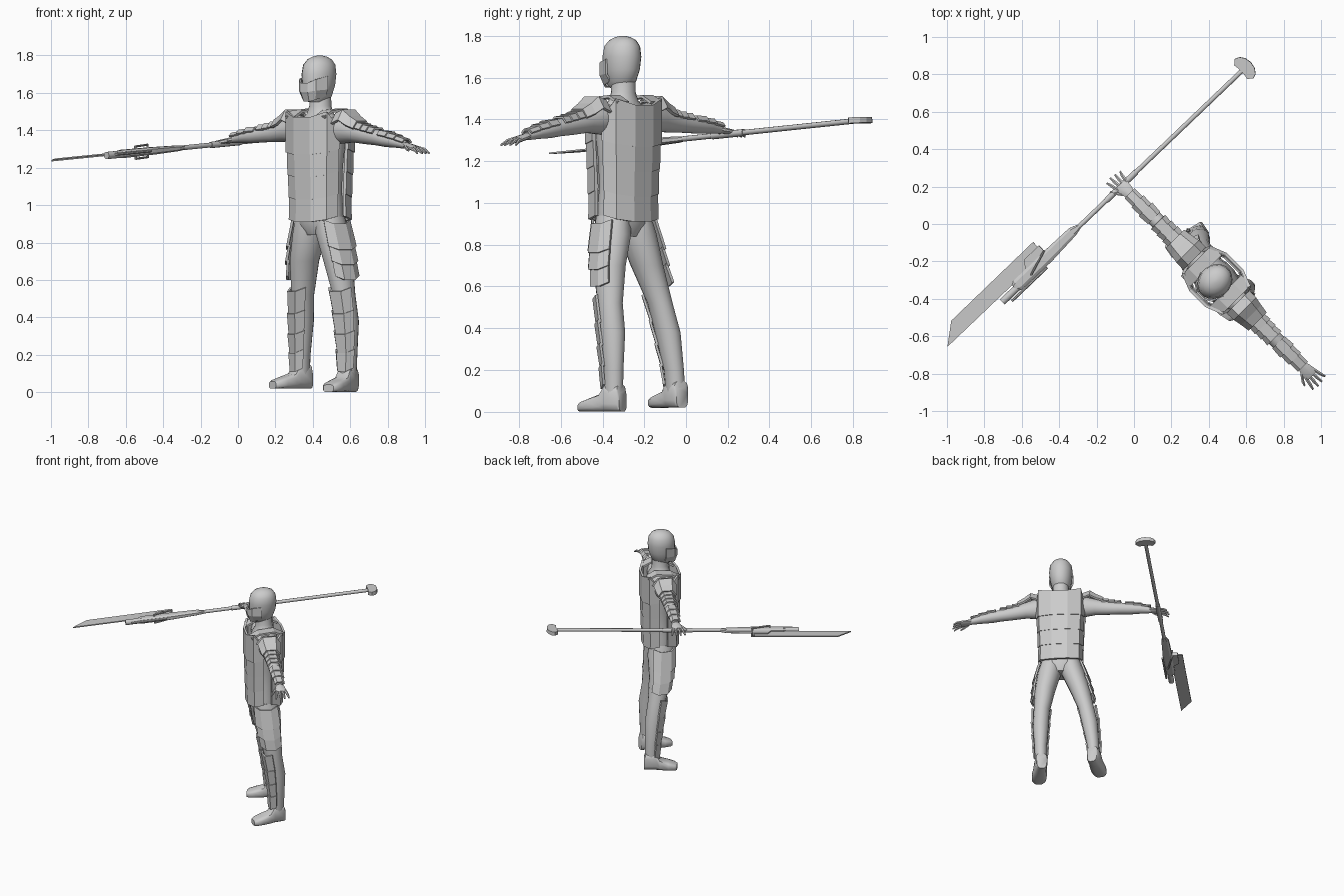
import bpy, bmesh, math
from mathutils import Matrix, Vector

if "Cube" in bpy.data.objects:
    bpy.data.objects.remove(bpy.data.objects["Cube"])

grey = bpy.data.materials.new("plain_grey")
grey.diffuse_color = (0.6, 0.6, 0.6, 1)
grey.use_nodes = True
grey.node_tree.nodes["Principled BSDF"].inputs["Base Color"].default_value = grey.diffuse_color

# Frames: the figure is turned 45 degrees, the polearm has its own axis
BODY = Matrix.Translation((0.44, -0.30, 0)) @ Matrix.Rotation(math.radians(-45), 4, 'Z')
d = Vector((0.722, 0.69, 0.0725)).normalized()
n = Vector((-0.69, 0.722, 0)).normalized()
POLE = Matrix.Translation((-0.06, 0.21, 1.33)) @ Matrix((d, n, d.cross(n))).transposed().to_4x4()


def finish(name, bm, frame, smooth):
    bmesh.ops.recalc_face_normals(bm, faces=bm.faces)
    for f in bm.faces:
        f.smooth = smooth
    bm.transform(frame)
    me = bpy.data.meshes.new(name)
    bm.to_mesh(me)
    bm.free()
    me.materials.append(grey)
    if smooth:
        me.set_sharp_from_angle(angle=math.radians(40))
    ob = bpy.data.objects.new(name, me)
    bpy.context.collection.objects.link(ob)
    return ob


def loft(name, rings, axis='z', frame=BODY, seg=16, power=1.0, smooth=True):
    """Skin rings of (centre, ra, rb) lying square to an axis."""
    bm = bmesh.new()
    loops = []
    for c, ra, rb in rings:
        loop = []
        for i in range(seg):
            a = 2 * math.pi * (i + 0.5) / seg
            p, q = [math.copysign(abs(w) ** power, w) for w in (math.cos(a), math.sin(a))]
            p, q = p * ra, q * rb
            off = {'z': (p, q, 0), 'x': (0, p, q), 'y': (p, 0, q)}[axis]
            loop.append(bm.verts.new(Vector(c) + Vector(off)))
        loops.append(loop)
    for a, b in zip(loops, loops[1:]):
        for i in range(seg):
            j = (i + 1) % seg
            bm.faces.new((a[i], a[j], b[j], b[i]))
    bm.faces.new(loops[0])
    bm.faces.new(loops[-1])
    return finish(name, bm, frame, smooth)


def plate(name, rows, thick=0.012, frame=BODY):
    """Armour sheet through rows of points, given a thickness."""
    bm = bmesh.new()
    vs = [[bm.verts.new(p) for p in r] for r in rows]
    for a, b in zip(vs, vs[1:]):
        for i in range(len(a) - 1):
            bm.faces.new((a[i], a[i + 1], b[i + 1], b[i]))
    ob = finish(name, bm, frame, False)
    mod = ob.modifiers.new("thickness", 'SOLIDIFY')
    mod.thickness, mod.offset = thick, 0


def prism(name, outline, z0, z1, frame=POLE):
    bm = bmesh.new()
    lo = [bm.verts.new((x, y, z0)) for x, y in outline]
    hi = [bm.verts.new((x, y, z1)) for x, y in outline]
    bm.faces.new(lo)
    bm.faces.new(hi)
    for i in range(len(lo)):
        j = (i + 1) % len(lo)
        bm.faces.new((lo[i], lo[j], hi[j], hi[i]))
    return finish(name, bm, frame, False)


def lerp_table(table, x):
    for a, b in zip(table, table[1:]):
        if x <= b[0]:
            t = max(0, (x - a[0]) / (b[0] - a[0]))
            return [p + (q - p) * t for p, q in zip(a, b)]
    return list(table[-1])


# Torso, neck and head
torso = [(.84, .08, .07), (.9, .145, .10), (.98, .143, .10), (1.08, .135, .095), (1.2, .14, .10),
         (1.32, .155, .108), (1.40, .16, .10), (1.45, .13, .085), (1.49, .075, .068), (1.53, .058, .06), (1.6, .056, .06)]
loft("torso", [((0, 0, z), a, b) for z, a, b in torso], seg=20)
head = [(1.55, .04, .05, -.025), (1.58, .066, .08, -.018), (1.64, .079, .096, -.012), (1.70, .086, .1, -.01),
        (1.75, .08, .092, -.008), (1.78, .058, .07, -.005), (1.793, .035, .043, -.005), (1.8, .01, .012, -.005)]
loft("head", [((0, v, z), a, b) for z, a, b, v in head], seg=20)

# Face mask with raised cheek points
mask = [(-.085, -.03, .03), (-.06, -.095, .01), (-.025, -.118, -.015),
        (.025, -.118, -.015), (.06, -.095, .01), (.085, -.03, .03)]
plate("face_mask", [[(u * .75, v * .85, 1.555 + max(dz, 0)) for u, v, dz in mask],
                    [(u, v, 1.61 + dz * .3) for u, v, dz in mask],
                    [(u, v, 1.665 + dz * .8) for u, v, dz in mask]], .01)

# Layered vest, front and back
arc = [(-.172, .03), (-.15, .10), (-.06, .135), (.06, .135), (.15, .10), (.172, .03)]
tiers = [(1.27, 1.47, 1.0, 1.0), (1.15, 1.30, .95, .97), (1.03, 1.18, .92, .93), (.91, 1.06, .91, .89)]
for side, label in ((-1, "front"), (1, "back")):
    for i, (z0, z1, k0, k1) in enumerate(tiers):
        rise = [.03, .012, 0, 0, .012, .03]
        top = [-.06, .03, 0, 0, .03, -.06] if i == 0 else rise
        rows = [[(u * k0, side * v * k0, z0 + r) for (u, v), r in zip(arc, rise)],
                [(u * k1, side * v * k1, z1 + r) for (u, v), r in zip(arc, top)]]
        plate(f"vest_{label}_{i}", rows, .016)
for s in (-1, 1):
    plate("vest_strap", [[(s * u, v, z) for v, z in
                          ((-.115, 1.47), (-.06, 1.50), (.05, 1.51), (.11, 1.48))] for u in (.075, .15)], .014)

# Arms, hands and arm plates; columns are distance, height, half width, half height
ARM = [(.10, 1.40, .07, .07), (.17, 1.405, .068, .078), (.25, 1.395, .054, .06), (.35, 1.375, .046, .05),
       (.43, 1.362, .042, .043), (.50, 1.35, .042, .04), (.58, 1.337, .034, .031), (.655, 1.32, .024, .02)]
for s, lift, label in ((1, 0, "left"), (-1, .04, "right")):
    def hz(u, z):
        return z + lift * max(0, u - .2) / .57
    loft(f"{label}_arm", [((s * u, 0, hz(u, z)), a, b) for u, z, a, b in ARM], 'x')
    palm = [(.64, 1.323, .022, .017), (.67, 1.315, .035, .016), (.715, 1.305, .042, .014), (.725, 1.303, .038, .01)]
    loft(f"{label}_palm", [((s * u, 0, hz(u, z)), a, b) for u, z, a, b in palm], 'x', seg=10)
    for i in range(4):
        v = (i - 1.5) * .021
        tip = .79 - .008 * abs(i - 1.2)
        loft(f"{label}_finger", [((s * u, v * k, hz(u, z)), r, r) for u, z, r, k in
             ((.71, 1.306, .010, 1), (.75, 1.296, .010, 1.25), (tip, 1.278, .006, 1.5))], 'x', seg=6)
    loft(f"{label}_thumb", [((s * u, v, hz(u, z)), r, r) for u, v, z, r in
         ((.67, -.025, 1.312, .012), (.71, -.055, 1.30, .010), (.735, -.066, 1.292, .006))], 'x', seg=6)

    def arm_row(u, gap, spread=65, up=0):
        _, z, a, b = lerp_table(ARM, u)
        angles = [math.radians(spread * t) for t in (-1, -.45, .45, 1)]
        return [(s * u, math.sin(t) * (a + gap), hz(u, z) + math.cos(t) * (b + gap) + up) for t in angles]
    plate(f"{label}_shoulder_pad", [arm_row(.165, .015, 75, .005), arm_row(.215, .022, 75, .03),
                                    arm_row(.26, .02, 75, .012), arm_row(.31, .018, 70)], .014)
    for u0, u1 in ((.30, .35), (.345, .395), (.39, .44), (.47, .535), (.53, .595), (.59, .655)):
        plate(f"{label}_arm_plate", [arm_row(u0, .005), arm_row(u1, .014)], .01)

# Legs, feet and leg armour; columns are height, x, y, half widths
LEFT = [(.06, .138, .07, .042, .05), (.2, .14, .072, .045, .052), (.38, .14, .065, .058, .066),
        (.52, .135, .045, .058, .064), (.7, .115, .02, .074, .084), (.85, .084, .008, .085, .098), (.94, .07, 0, .075, .09)]
RIGHT = [(.08, -.25, .105, .042, .05), (.2, -.242, .1, .045, .052), (.38, -.218, .082, .058, .066),
         (.52, -.19, .058, .058, .064), (.7, -.14, .02, .074, .084), (.85, -.088, .008, .085, .098), (.94, -.07, 0, .075, .09)]
foot = [(.055, .034, .10), (.045, .042, .13), (-.03, .046, .135), (-.06, .05, .085),
        (-.12, .055, .065), (-.165, .05, .05), (-.185, .034, .04)]
for s, table, ground, label in ((1, LEFT, 0, "left"), (-1, RIGHT, .018, "right")):
    loft(f"{label}_leg", [((u, v, z), a, b) for z, u, v, a, b in table])
    _, u, v, _, _ = table[0]
    ankle = BODY @ Matrix.Translation((u, v, ground)) @ Matrix.Rotation(math.radians(11 * s), 4, 'Z')
    loft(f"{label}_foot", [((0, y, h / 2), w, h / 2) for y, w, h in foot], 'y', ankle, seg=12, power=.6)

    def leg_row(z, facing, spread, gap):
        _, cu, cv, a, b = lerp_table(table, z)
        angles = [math.radians(facing + spread * t) for t in (-1, -.4, .4, 1)]
        return [(cu + s * math.cos(t) * (a + gap), cv + math.sin(t) * (b + gap),
                 z + (.02 if i in (0, 3) else 0)) for i, t in enumerate(angles)]
    for z0, z1 in ((.60, .69), (.68, .77), (.76, .90)):
        plate(f"{label}_thigh_plate", [leg_row(z0, -12, 52, .022), leg_row(z1, -12, 52, .012)], .014)
    for z0, z1 in ((.11, .21), (.20, .31), (.30, .42), (.41, .54)):
        plate(f"{label}_shin_guard", [leg_row(z0, -80, 68, .009), leg_row(z1, -80, 68, .016)], .012)

# Polearm: shaft, tapered housing, offset blade and crescent butt
loft("shaft", [((x, 0, 0), .013, .013) for x in (-.40, .89)], 'x', POLE, seg=10)
loft("shaft_grip", [((x, 0, 0), .017, .017) for x in (-.12, .10)], 'x', POLE, seg=10)
housing = [(-.32, .012, .012, 0), (-.37, .028, .016, .004), (-.56, .036, .021, 0), (-.78, .034, .023, 0), (-.80, .022, .02, 0)]
loft("housing", [((x, y, 0), a, b) for x, a, b, y in housing], 'x', POLE, seg=8, power=.7, smooth=False)
loft("muzzle", [((x, -.008, 0), .02, .02) for x in (-.79, -.90)], 'x', POLE, seg=12)
loft("side_tube", [((x, -.04, .004), .008, .008) for x in (-.60, -.86)], 'x', POLE, seg=8)
prism("blade", [(-.56, .11), (-1.168, .108), (-1.28, .021), (-.56, .02)], -.004, .004)
prism("blade_mount", [(-.55, .075), (-.66, .075), (-.70, .02), (-.55, .02)], -.012, .012)
crescent = [(.90 + .05 * math.cos(t * math.pi / 6), .072 * math.sin(t * math.pi / 6)) for t in range(-3, 4)]
prism("butt_crescent", crescent + [(.875, .05), (.88, .015), (.88, -.015), (.875, -.05)], -.014, .014)

# Upright guard ring around the housing
guard = POLE @ Matrix.Translation((-.62, .012, 0)) @ Matrix.Rotation(math.radians(18), 4, 'Z')
for z in (-.033, .033):
    loft("guard_bar", [((x, 0, z), .006, .006) for x in (-.07, .07)], 'x', guard, seg=8)
for x in (-.07, .07):
    loft("guard_post", [((x, 0, z), .006, .006) for z in (-.036, .036)], 'z', guard, seg=8)
